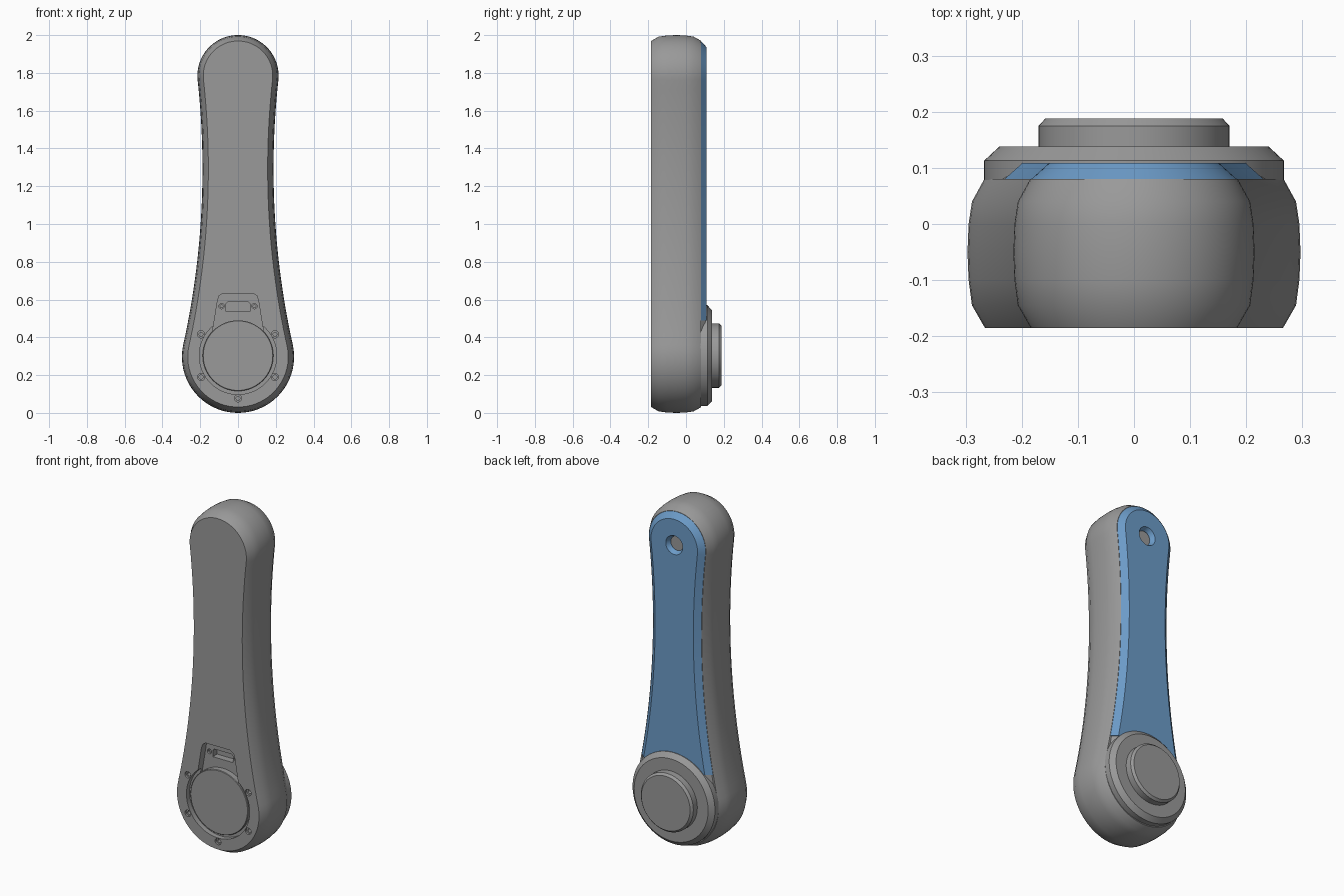
import bpy, bmesh
from math import sin, cos, pi, atan2, radians

if "Cube" in bpy.data.objects:
    bpy.data.objects.remove(bpy.data.objects["Cube"])

# Outline: two end circles joined by concave side arcs tangent to both
Z0, R0 = 0.297, 0.297      # wide lower end
Z1, R1 = 1.785, 0.215      # narrow upper end
AX, AZ, AR = 4.488, 1.292, 4.3    # centre and radius of the right side arc
PIVOT = 0.303              # height of the joint axis


def outline(inset):
    """Closed outline in (x, z), moved inwards by inset."""
    a0 = atan2(AZ - Z0, AX)
    a1 = atan2(AZ - Z1, AX)
    pts = []
    n = 40
    for i in range(n + 1):                       # lower end, left to right
        a = pi - a0 + (pi + 2 * a0) * i / n
        r = R0 - inset
        pts.append((r * cos(a), Z0 + r * sin(a)))
    side = []
    m = 28
    for i in range(1, m):                        # right side, going up
        a = pi + a0 + (a1 - a0) * i / m
        r = AR + inset
        side.append((AX + r * cos(a), AZ + r * sin(a)))
    pts += side
    for i in range(n + 1):                       # upper end, right to left
        a = a1 + (pi - 2 * a1) * i / n
        r = R1 - inset
        pts.append((r * cos(a), Z1 + r * sin(a)))
    pts += [(-x, z) for x, z in reversed(side)]
    return pts


def build(name, rings, clip=None):
    """Skin rings of (points, y) and cap both ends; clip = (z, keep_above)."""
    bm = bmesh.new()
    loops = [[bm.verts.new((x, y, z)) for x, z in pts] for pts, y in rings]
    for a, b in zip(loops, loops[1:]):
        for i in range(len(a)):
            j = (i + 1) % len(a)
            bm.faces.new((a[i], a[j], b[j], b[i]))
    bm.faces.new(loops[0])
    bm.faces.new(loops[-1])
    if clip:
        z, above = clip
        bmesh.ops.bisect_plane(bm, geom=bm.verts[:] + bm.edges[:] + bm.faces[:],
                               plane_co=(0, 0, z), plane_no=(0, 0, 1),
                               clear_inner=above, clear_outer=not above)
        bmesh.ops.holes_fill(bm, edges=[e for e in bm.edges if e.is_boundary], sides=0)
    bmesh.ops.recalc_face_normals(bm, faces=bm.faces[:])
    mesh = bpy.data.meshes.new(name)
    bm.to_mesh(mesh)
    bm.free()
    ob = bpy.data.objects.new(name, mesh)
    bpy.context.collection.objects.link(ob)
    return ob


def loft(name, sections, clip=None):
    return build(name, [(outline(d), y) for y, d in sections], clip)


def lathe(name, profile, cx=0.0, cz=PIVOT, n=64):
    """Turned part about the y direction; profile of (radius, y)."""
    ring = [(cos(2 * pi * i / n), sin(2 * pi * i / n)) for i in range(n)]
    return build(name, [([(cx + r * c, cz + r * s) for c, s in ring], y)
                        for r, y in profile])


def prism(name, half, y0, y1):
    """Mirrored prism from the right half of its outline."""
    pts = half + [(-x, z) for x, z in reversed(half)]
    return build(name, [(pts, y0), (pts, y1)])


def cut(target, cutter):
    cutter.hide_render = True
    mod = target.modifiers.new("cut", 'BOOLEAN')
    mod.operation = 'DIFFERENCE'
    mod.solver = 'EXACT'
    mod.object = cutter
    bpy.context.view_layer.objects.active = target
    bpy.ops.object.modifier_apply(modifier=mod.name)
    bpy.data.objects.remove(cutter, do_unlink=True)


def screw_hole(target, x, z, r, y, depth):
    """Counterbored hole in a face at depth y."""
    cut(target, lathe("cutter", [(r, y - 0.03), (r, y + 0.012), (r * 0.55, y + 0.012),
                                 (r * 0.55, y + depth)], x, z, 20))


def paint(ob, mat):
    ob.data.materials.clear()
    ob.data.materials.append(mat)
    for p in ob.data.polygons:
        p.material_index = 0


# Main shell with softly rounded sides
body = loft("arm_body", [(-0.185, 0.031), (-0.145, 0.008), (-0.1, 0.002),
                         (-0.05, 0), (0, 0.002), (0.04, 0.008), (0.08, 0.03)])

# Front bore, cable slot above it and the connector pocket
cut(body, lathe("cutter", [(0.205, -0.25), (0.205, -0.155)]))
cut(body, prism("cutter", [(0.14, 0.4), (0.108, 0.595), (0.1, 0.62), (0.08, 0.633)],
                -0.25, -0.14))
cut(body, prism("cutter", [(0.065, 0.54), (0.065, 0.577), (0.055, 0.587)], -0.2, -0.1))

# Screw holes around the bore and beside the pocket
for deg in (30, 150, 210, 270, 330):
    a = radians(deg)
    screw_hole(body, 0.226 * cos(a), PIVOT + 0.226 * sin(a), 0.019, -0.185, 0.04)
for s in (-1, 1):
    screw_hole(body, s * 0.087, 0.565, 0.014, -0.14, 0.03)

# Round cover sitting inside the front bore
cover = lathe("front_cover", [(0.187, -0.1), (0.187, -0.172), (0.184, -0.175)])

# Coloured back plate with a countersunk hole, and the grey bed under the joint
plate = loft("back_plate", [(0.078, 0.032), (0.08, 0.032), (0.109, 0.064)], (0.49, True))
cut(plate, lathe("cutter", [(0.057, 0.13), (0.055, 0.109), (0.042, 0.085), (0.042, 0.05)],
                 0, Z1, 40))
bed = loft("joint_bed", [(0.078, 0.04), (0.08, 0.04), (0.104, 0.066)], (0.49, False))

# Joint flange and output hub on the back
flange = lathe("joint_flange", [(0.267, 0.078), (0.267, 0.113), (0.24, 0.138)], n=80)
hub = lathe("joint_hub", [(0.17, 0.13), (0.17, 0.175), (0.158, 0.188)])

# Colours: dark grey casing, blue plate
grey = bpy.data.materials.new("dark_grey")
grey.diffuse_color = (0.32, 0.32, 0.32, 1)
grey.use_nodes = True
grey.node_tree.nodes["Principled BSDF"].inputs["Base Color"].default_value = grey.diffuse_color
blue = bpy.data.materials.new("blue")
blue.diffuse_color = (0.15, 0.33, 0.58, 1)
blue.use_nodes = True
blue.node_tree.nodes["Principled BSDF"].inputs["Base Color"].default_value = blue.diffuse_color
for ob in (body, cover, bed, flange, hub):
    paint(ob, grey)
paint(plate, blue)

# Smooth shading with crisp edges
bpy.ops.object.select_all(action='DESELECT')
for ob in (body, cover, plate, bed, flange, hub):
    ob.select_set(True)
bpy.context.view_layer.objects.active = body
bpy.ops.object.shade_smooth_by_angle(angle=radians(28))
